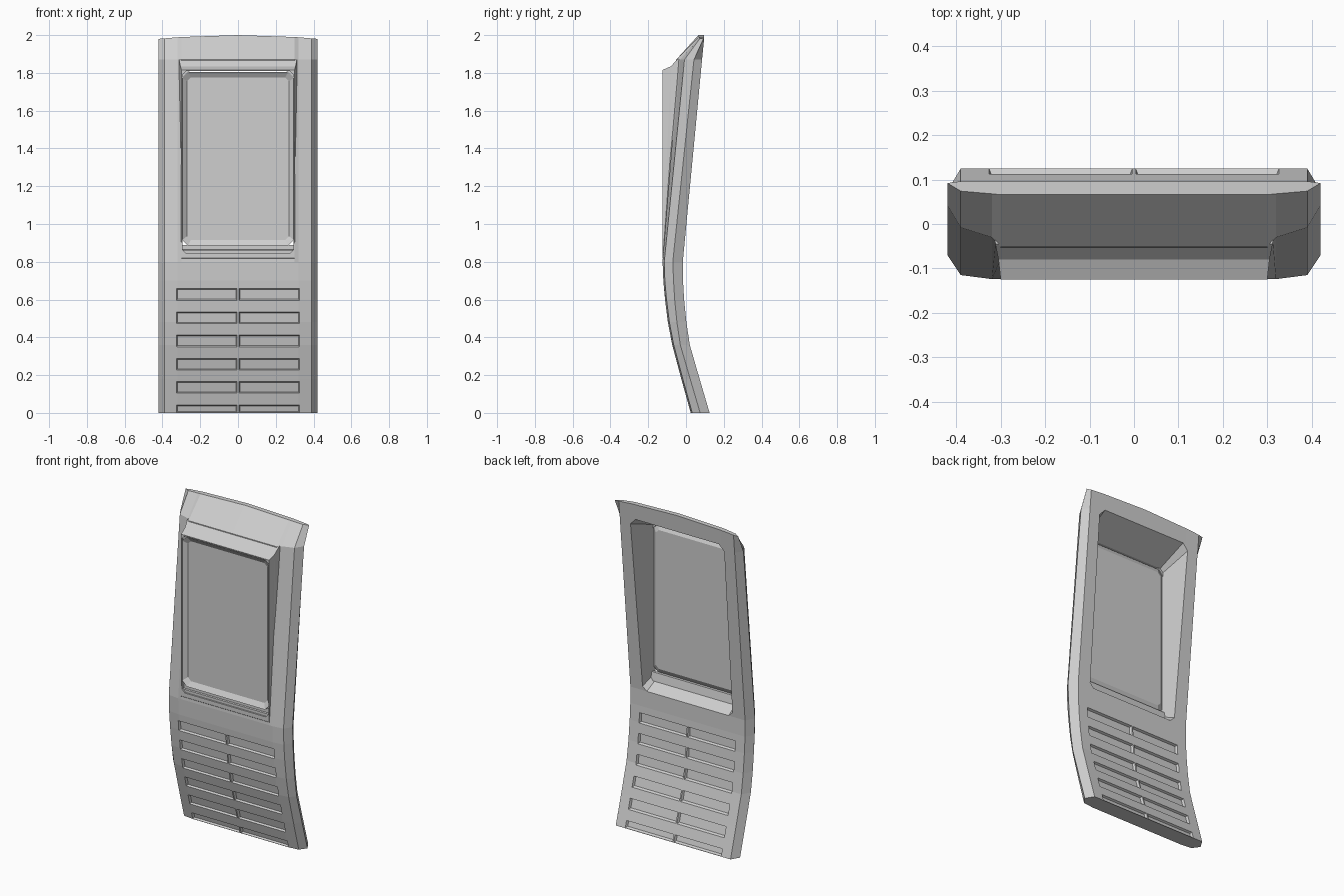
import bpy, bmesh

if "Cube" in bpy.data.objects:
    bpy.data.objects.remove(bpy.data.objects["Cube"], do_unlink=True)

grey = bpy.data.materials.new("plain_grey")
grey.use_nodes = True
grey.diffuse_color = (0.62, 0.62, 0.62, 1)
grey.node_tree.nodes["Principled BSDF"].inputs["Base Color"].default_value = grey.diffuse_color


def add_loft(bm, rings):
    """Skin a list of equal-length rings and cap both ends."""
    rows = [[bm.verts.new(p) for p in ring] for ring in rings]
    n = len(rows[0])
    for a, b in zip(rows, rows[1:]):
        for i in range(n):
            j = (i + 1) % n
            bm.faces.new((a[i], a[j], b[j], b[i]))
    bm.faces.new(rows[0])
    bm.faces.new(rows[-1])


def make_object(name, *lofts):
    bm = bmesh.new()
    for rings in lofts:
        add_loft(bm, rings)
    bmesh.ops.triangulate(bm, faces=[f for f in bm.faces if len(f.verts) > 4])
    bmesh.ops.recalc_face_normals(bm, faces=bm.faces)
    mesh = bpy.data.meshes.new(name)
    bm.to_mesh(mesh)
    bm.free()
    mesh.materials.append(grey)
    obj = bpy.data.objects.new(name, mesh)
    bpy.context.scene.collection.objects.link(obj)
    return obj


def boolean(target, tool, operation):
    mod = target.modifiers.new(tool.name, 'BOOLEAN')
    mod.object, mod.operation, mod.solver = tool, operation, 'EXACT'
    bpy.context.view_layer.objects.active = target
    bpy.ops.object.modifier_apply(modifier=mod.name)
    bpy.data.objects.remove(tool, do_unlink=True)


def octagon(y, half_x, z0, z1, cut):
    """Rectangle with clipped corners, standing in a plane of constant y."""
    x = half_x
    return [(-x + cut, y, z0), (x - cut, y, z0), (x, y, z0 + cut), (x, y, z1 - cut),
            (x - cut, y, z1), (-x + cut, y, z1), (-x, y, z1 - cut), (-x, y, z0 + cut)]


# Bent slab: height, then depth of front middle, front shoulder, front edge, side and back
stations = [(0, .025, .025, .033, .075, .125), (.18, -.025, -.025, -.017, .022, .072),
            (.36, -.073, -.073, -.065, -.03, .02), (.48, -.096, -.096, -.088, -.048, .002),
            (.6, -.111, -.111, -.103, -.06, -.01), (.7, -.12, -.12, -.112, -.066, -.016),
            (.8, -.124, -.124, -.115, -.07, -.017), (1.87, -.052, -.03, -.008, .042, .085),
            (1.98, .066, .068, .074, .092, .096)]


def section(z, middle, shoulder, edge, side, back):
    arc = .02 if z > 1.9 else 0
    right = [(0, middle), (.3, middle), (.32, shoulder), (.39, edge), (.42, side),
             (.39, back), (.32, back), (.3, back), (0, back)]
    ring = right + [(-x, y) for x, y in right[-2:0:-1]]
    return [(x, y, z + arc * (1 - (x / .42) ** 2)) for x, y in ring]


panel = make_object("curved_panel", [section(*s) for s in stations])

# Upright window housing with a lip, standing forward of the side rails
profile = [(-.09, .78, .30), (-.125, .82, .30), (-.125, 1.815, .30), (-.08, 1.835, .305),
           (-.045, 1.873, .312), (.03, 1.87, .32), (-.05, .82, .31)]
housing = make_object("window_housing", [[(s * w, y, z) for y, z, w in profile] for s in (-1, 1)])
boolean(panel, housing, 'UNION')

# Tapered opening through the housing, wider at the back
opening = make_object("opening_cutter", [octagon(-.2, .294, .845, 1.81, .02),
                                         octagon(-.1, .294, .845, 1.81, .02),
                                         octagon(.13, .325, .72, 1.915, .04)])
boolean(panel, opening, 'DIFFERENCE')


# Paired shallow slots with sloping walls on both faces of the lower panel
def depth_at(z, column):
    for a, b in zip(stations, stations[1:]):
        if z <= b[0]:
            t = (z - a[0]) / (b[0] - a[0])
            return a[column] + t * (b[column] - a[column])


def slot_ring(side, column, low, top, depth, inset):
    x0, x1, z0, z1 = .004 + inset, .326 - inset, low + inset, top - inset
    return [(side * x, depth_at(z, column) + depth, z)
            for x, z in ((x0, z0), (x1, z0), (x1, z1), (x0, z1))]


slots = []
for row in range(6):
    top = .658 - row * .123
    low = max(top - .062, .002)
    for side in (-1, 1):
        for column, inward in ((1, 1), (5, -1)):
            slots.append([slot_ring(side, column, low, top, -inward * .01, 0),
                          slot_ring(side, column, low, top, 0, 0),
                          slot_ring(side, column, low, top, inward * .014, .006)])
boolean(panel, make_object("slot_cutter", *slots), 'DIFFERENCE')

# Shallow tray-shaped window pane, its middle set back behind a bevelled border
make_object("window_pane", [octagon(-.1, .27, .915, 1.775, .02),
                            octagon(-.119, .296, .885, 1.805, .03),
                            octagon(-.109, .296, .885, 1.805, .03),
                            octagon(-.09, .268, .918, 1.772, .02)])

# Stepped ledge beneath the pane
ledge = ((-.116, .84), (-.116, .862), (-.106, .864), (-.106, .89), (-.09, .89), (-.08, .84))
make_object("pane_ledge", [[(x, y, z) for y, z in ledge] for x in (-.296, .296)])

# Corner fillers where the clipped pane corners meet the lip
for side, name in ((-1, "right_corner_filler"), (1, "left_corner_filler")):
    make_object(name, [[(side * x, y, z) for x, z in ((.296, 1.765), (.296, 1.812), (.255, 1.812))]
                       for y in (-.112, -.1)])
